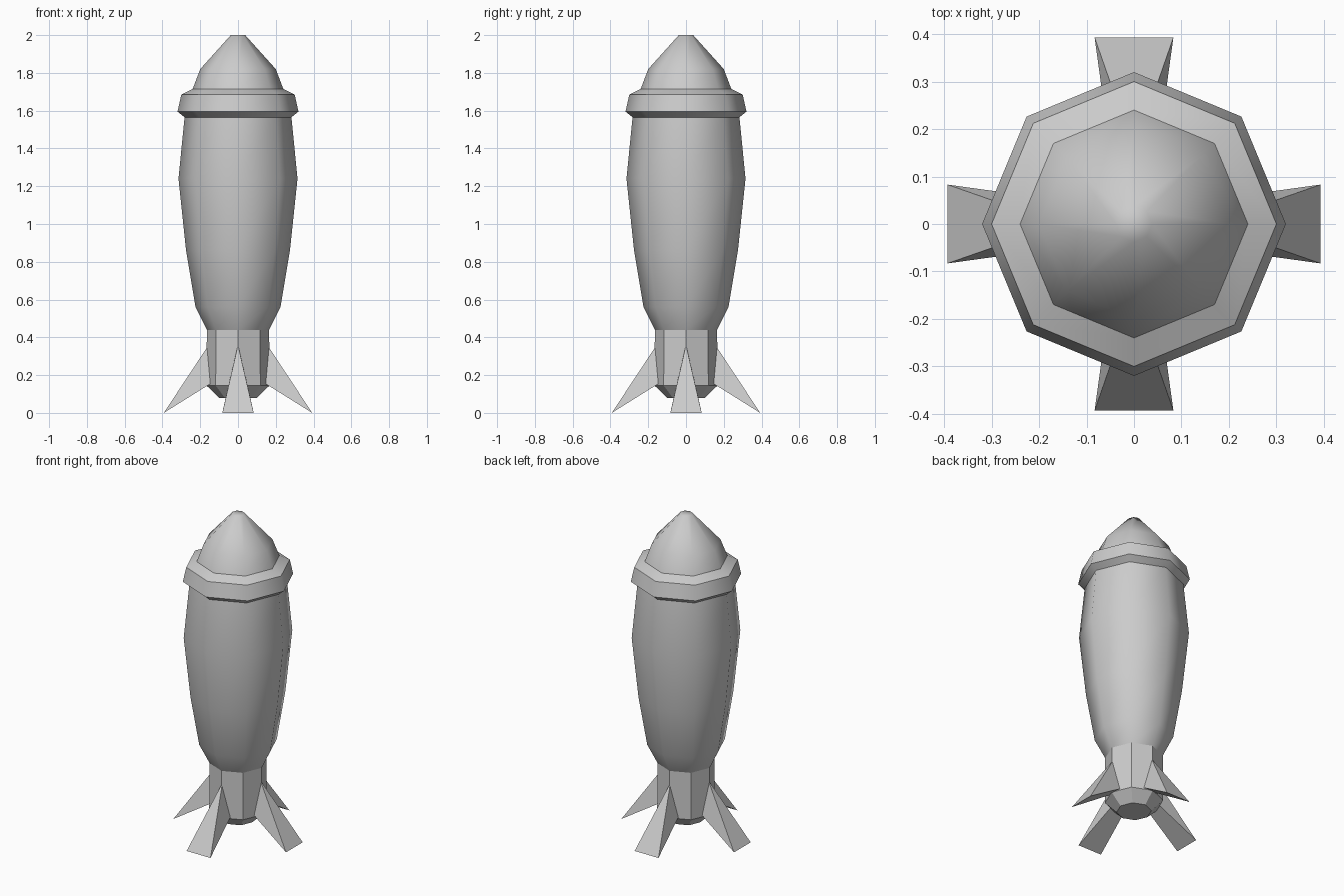
import bpy, bmesh
from math import radians, cos, sin, pi

if "Cube" in bpy.data.objects:
    bpy.data.objects.remove(bpy.data.objects["Cube"])


def finish(name, bm, smooth_angle=None):
    bmesh.ops.recalc_face_normals(bm, faces=bm.faces)
    mesh = bpy.data.meshes.new(name)
    bm.to_mesh(mesh)
    bm.free()
    obj = bpy.data.objects.new(name, mesh)
    bpy.context.collection.objects.link(obj)
    if smooth_angle:
        bpy.ops.object.select_all(action='DESELECT')
        obj.select_set(True)
        bpy.context.view_layer.objects.active = obj
        bpy.ops.object.shade_smooth_by_angle(angle=radians(smooth_angle))
    return obj


def lathe(name, profile, smooth_angle=None, caps=(True, True), sides=8):
    """Turn (radius, z) points, bottom to top, into an eight-sided shell."""
    bm = bmesh.new()
    rings = [[bm.verts.new((r * cos(2 * pi * i / sides), r * sin(2 * pi * i / sides), z))
              for i in range(sides)] for r, z in profile]
    for low, high in zip(rings, rings[1:]):
        for i in range(sides):
            j = (i + 1) % sides
            bm.faces.new((low[i], low[j], high[j], high[i]))
    for ring, cap in zip((rings[0], rings[-1]), caps):
        if cap:
            bm.faces.new(ring)
    return finish(name, bm, smooth_angle)


# Main hull, nose and the raised collar between them
lathe("hull", [(0.165, 0.44), (0.225, 0.56), (0.275, 0.86), (0.315, 1.24), (0.283, 1.565)],
      50, caps=(False, False))
lathe("collar", [(0.283, 1.565), (0.32, 1.595), (0.30, 1.685), (0.24, 1.715)],
      47, caps=(False, False))
lathe("nose", [(0.24, 1.715), (0.20, 1.82), (0.038, 2.0)], 60, caps=(False, True))

# Faceted tail and nozzle
lathe("tail", [(0.10, 0.08), (0.167, 0.145), (0.165, 0.44)], caps=(True, False))

# Four wedge fins, pointed at the top and wide at the foot
for k in range(4):
    bm = bmesh.new()
    apex = bm.verts.new((0.155, 0, 0.36))
    foot = [bm.verts.new((0.393, s * 0.083, 0)) for s in (-1, 1)]
    root = [bm.verts.new((0.14, s * 0.048, 0.158)) for s in (-1, 1)]
    bm.faces.new((apex, foot[0], foot[1]))
    bm.faces.new((foot[0], root[0], root[1], foot[1]))
    bm.faces.new((apex, root[1], root[0]))
    for i in (0, 1):
        bm.faces.new((apex, foot[i], root[i]))
    fin = finish("fin_%d" % (k + 1), bm)
    fin.rotation_euler.z = k * pi / 2
